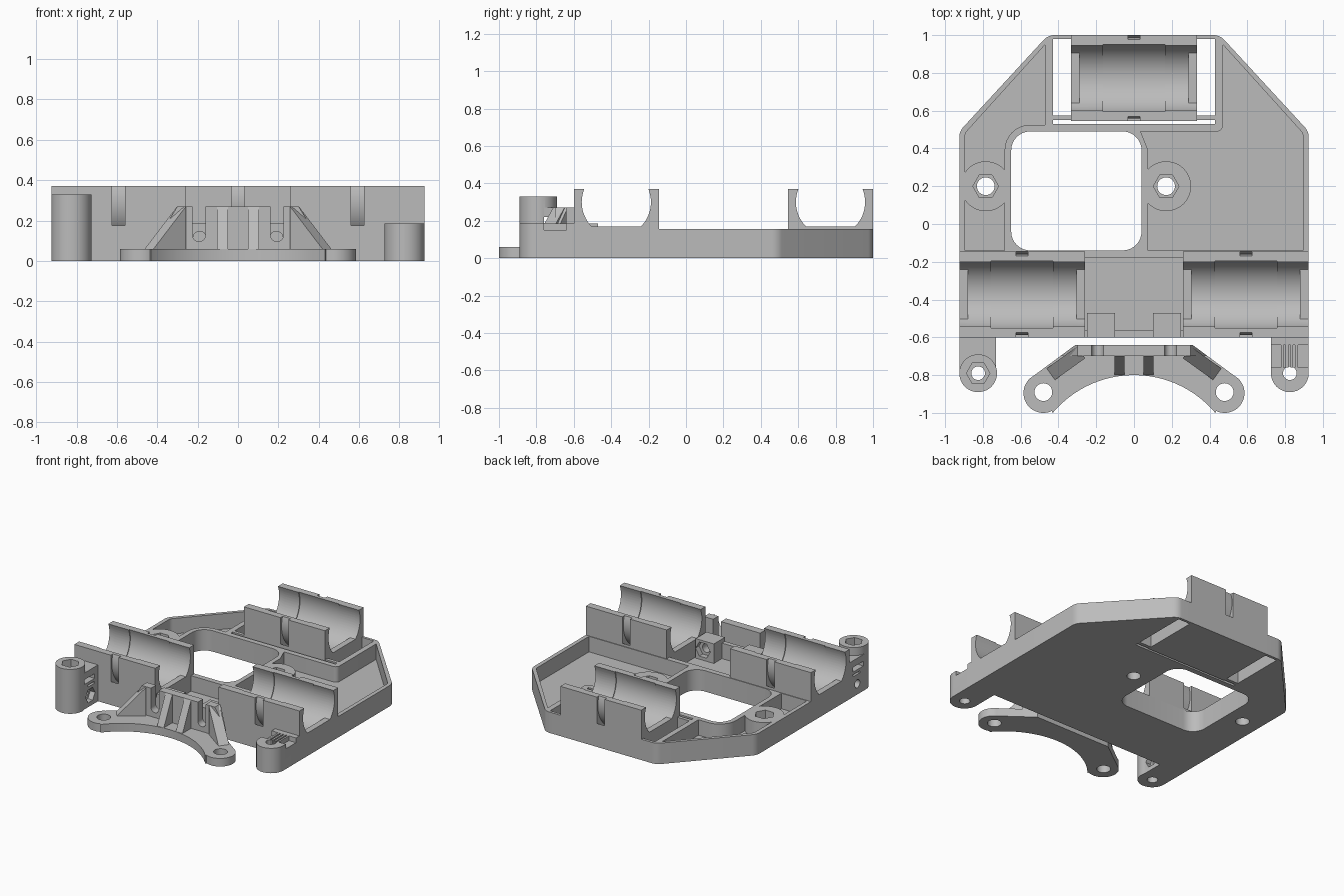
import bpy, bmesh, math
from mathutils import Vector, Matrix

cube = bpy.data.objects.get("Cube")
if cube:
    bpy.data.objects.remove(cube)

grey = bpy.data.materials.new("printed grey")
grey.use_nodes = True
grey.diffuse_color = (0.5, 0.5, 0.5, 1)
grey.node_tree.nodes["Principled BSDF"].inputs["Base Color"].default_value = (0.5, 0.5, 0.5, 1)


def prism(name, pts, lo, hi, axis="z"):
    """Extrude a 2D outline: axis z uses (x, y), x uses (y, z), y uses (x, z)."""
    place = {"z": lambda a, b, h: (a, b, h),
             "x": lambda a, b, h: (h, a, b),
             "y": lambda a, b, h: (a, h, b)}[axis]
    bm = bmesh.new()
    low = [bm.verts.new(place(a, b, lo)) for a, b in pts]
    high = [bm.verts.new(place(a, b, hi)) for a, b in pts]
    bm.faces.new(low)
    bm.faces.new(high)
    for i in range(len(pts)):
        j = (i + 1) % len(pts)
        bm.faces.new((low[i], low[j], high[j], high[i]))
    bmesh.ops.recalc_face_normals(bm, faces=bm.faces)
    mesh = bpy.data.meshes.new(name)
    bm.to_mesh(mesh)
    bm.free()
    ob = bpy.data.objects.new(name, mesh)
    bpy.context.collection.objects.link(ob)
    return ob


def circle(a, b, r, n=48):
    return [(a + r * math.cos(math.tau * i / n), b + r * math.sin(math.tau * i / n)) for i in range(n)]


def rect(a0, a1, b0, b1):
    return [(a0, b0), (a1, b0), (a1, b1), (a0, b1)]


def box(name, x0, x1, y0, y1, z0, z1):
    return prism(name, rect(x0, x1, y0, y1), z0, z1)


def rounded(corners, steps=8):
    """Outline from (x, y, radius) corners, each filleted."""
    out = []
    for i, (x, y, r) in enumerate(corners):
        p = Vector((x, y))
        if r == 0:
            out.append((x, y))
            continue
        u = (Vector(corners[i - 1][:2]) - p).normalized()
        v = (Vector(corners[(i + 1) % len(corners)][:2]) - p).normalized()
        half = u.angle(v) / 2
        c = p + (u + v).normalized() * r / math.sin(half)
        s = p + u * r / math.tan(half) - c
        e = p + v * r / math.tan(half) - c
        turn = s.angle_signed(e)
        for k in range(steps + 1):
            q = Matrix.Rotation(-turn * k / steps, 2) @ s + c
            out.append((q.x, q.y))
    return out


def combine(ob, tools, op="DIFFERENCE"):
    bpy.context.view_layer.objects.active = ob
    for tool in tools:
        tool.hide_render = True
        mod = ob.modifiers.new("cut", "BOOLEAN")
        mod.operation, mod.solver, mod.object = op, "EXACT", tool
        bpy.ops.object.modifier_apply(modifier=mod.name)
        bpy.data.objects.remove(tool)


def hole(x, y, r, lo=-0.1, hi=0.5, n=32, axis="z"):
    return prism("cutter", circle(x, y, r, n), lo, hi, axis)


# Tray with hollow pockets, a belt window and a bay for the rear bearing
RIM, FLOOR = 0.155, 0.04
frame = prism("tray", rounded([(-.925, -.145, 0), (.925, -.145, 0), (.925, .49, .08), (.455, 1, .08),
                               (-.455, 1, .08), (-.925, .49, .08)]), 0, RIM)
right_pocket = rounded([(-.895, -.14, 0), (-.685, -.14, 0), (-.685, .525, .135), (-.47, .525, 0),
                        (-.47, .95, 0), (-.895, .48, .05)])
left_pocket = rounded([(.075, -.14, 0), (.895, -.14, 0), (.895, .48, .05), (.47, .95, 0),
                       (.47, .49, .03), (.035, .49, 0), (.075, .39, 0)])
combine(frame, [prism("cutter", right_pocket, FLOOR, 1), prism("cutter", left_pocket, FLOOR, 1)])

# Screw bosses with nut recesses
bosses = [(-.785, .2), (.17, .2)]
combine(frame, [hole(x, y, .132, .01, RIM, 48) for x, y in bosses], "UNION")
window = rounded([(-.65, -.14, .1), (.04, -.14, .1), (.04, .49, .1), (-.65, .49, .1)])
combine(frame, [prism("cutter", window, -1, 1),
                box("cutter", -.43, .43, .53, .98, -1, 1),
                box("cutter", -.33, .33, .9, 1.1, -1, 1)]
        + [hole(x, y, .047) for x, y in bosses]
        + [hole(x, y, .068, .08, 1, 6) for x, y in bosses])
box("rear_bay_bar_left", .33, .43, .55, .575, 0, RIM)
box("rear_bay_bar_right", -.43, -.33, .55, .575, 0, RIM)


# Bearing holders: trough with end lips, centre groove and cable tie channel
def bearing_holder(name, x, y):
    w, axis_z, r = .3325, .30, .185
    ob = box(name, x - w, x + w, y - .2275, y + .2275, 0, .37)
    ring = hole(y, axis_z, .26, x - .0325, x + .0325, 64, "x")
    combine(ring, [hole(y, axis_z, .215, x - 1, x + 1, 64, "x")])
    lip_cut = hole(y, axis_z, r, x - 1, x + 1, 64, "x")
    combine(lip_cut, [box("cutter", x - 2, x + 2, y - 1, y + 1, -1, .17)])
    combine(ob, [ring, lip_cut,
                 hole(y, axis_z, r, x - w + .045, x + w - .045, 64, "x"),
                 hole(y, axis_z, r + .006, x - .165, x + .165, 64, "x")])


bearing_holder("front_left_bearing_holder", .5925, -.3725)
bearing_holder("front_right_bearing_holder", -.5925, -.3725)
bearing_holder("rear_bearing_holder", 0, .7725)

# Bridge between the front holders, with two nut blocks for the belt clamp
bridge = box("front_bridge", -.26, .26, -.6, -.145, 0, RIM)
combine(bridge, [box("cutter", -.27, .27, -.565, -.18, FLOOR, 1)])
combine(bridge, [box("nut_block", min(s * .1, s * .25), max(s * .1, s * .25), -.6, -.47, .01, .185)
                 for s in (-1, 1)], "UNION")
for s in (-1, 1):
    combine(bridge, [hole(s * .19, .115, .032, -.7, -.4, 24, "y"),
                     hole(s * .19, .115, .06, -.51, -.4, 6, "y")])

# Right ear: tall pillar, arm with belt slot and a cross screw
ear = box("right_ear", -.925, -.73, -.79, -.6, 0, .27)
combine(ear, [hole(-.825, -.79, .1, 0, .33, 48)], "UNION")
combine(ear, [hole(-.825, -.79, .036), hole(-.825, -.79, .062, .25, 1, 6),
              box("cutter", -1, -.7, -.76, -.64, .185, .22),
              box("cutter", -1, -.7, -.72, -.64, .15, .165),
              hole(-.69, .08, .03, -1, -.7, 24, "x"),
              hole(-.69, .08, .055, -.77, -.7, 6, "x")])

# Left ear: low rounded lug with a toothed belt seat
lug = prism("left_ear", rounded([(.725, -.6, 0), (.725, -.89, .0999), (.925, -.89, .0999),
                                 (.925, -.6, 0)]), 0, .185)
combine(lug, [box("cutter", .7, 1, -.76, -.64, .15, 1), hole(.825, -.79, .036)])
for i in range(4):
    x = .785 + i * .025
    box("belt_tooth", x - .007, x + .007, -.76, -.64, .15, .185)

# Belt clamp: curved foot plate with screw lugs
plate = prism("clamp_plate", [(-.31, -.64), (.31, -.64), (.54, -.81), (.43, -1), (-.43, -1), (-.54, -.81)], 0, .06)
combine(plate, [hole(s * .48, -.895, .105, 0, .06, 48) for s in (-1, 1)], "UNION")
combine(plate, [hole(0, -1.362, .562, n=160)] + [hole(s * .48, -.89, .047) for s in (-1, 1)])

# Clamp wall with open screw slots
wall = prism("clamp_wall", [(-.43, .06), (.43, .06), (.30, .27), (-.30, .27)], -.70, -.64, "y")
combine(wall, [box("cutter", -1, 1, -.8, -.5, 1, 2)])
trim = [(.31, -.64), (.54, -.81), (.6, -.6)]
combine(wall, [prism("cutter", [(s * a, b) for a, b in trim], 0, 1) for s in (-1, 1)])
for s in (-1, 1):
    combine(wall, [hole(s * .193, .128, .032, -1, -.5, 24, "y"),
                   box("cutter", s * .193 - .032, s * .193 + .032, -1, -.5, .128, 1)])


# Clamp ribs: two in the middle and a slanted brace at each end
def wedge(name, start, run, width, lo=.06, hi=.27):
    ob = prism(name, [(0, lo), (run.length, lo), (0, hi)], -width / 2, width / 2, "y")
    ob.data.transform(Matrix.Translation((*start, 0)) @ Matrix.Rotation(math.atan2(run.y, run.x), 4, "Z"))


for s, side in ((1, "left"), (-1, "right")):
    wedge(side + "_clamp_rib", (s * .077, -.70), Vector((0, -.10)), .055)
    wedge(side + "_clamp_brace", (s * .28, -.68), Vector((s * .16, -.115)), .075)

# One colour, smooth curves with sharp edges
bpy.ops.object.select_all(action="DESELECT")
for ob in bpy.context.collection.objects:
    if ob.type == "MESH":
        ob.data.materials.clear()
        ob.data.materials.append(grey)
        ob.select_set(True)
        bpy.context.view_layer.objects.active = ob
bpy.ops.object.shade_smooth_by_angle(angle=math.radians(30))
